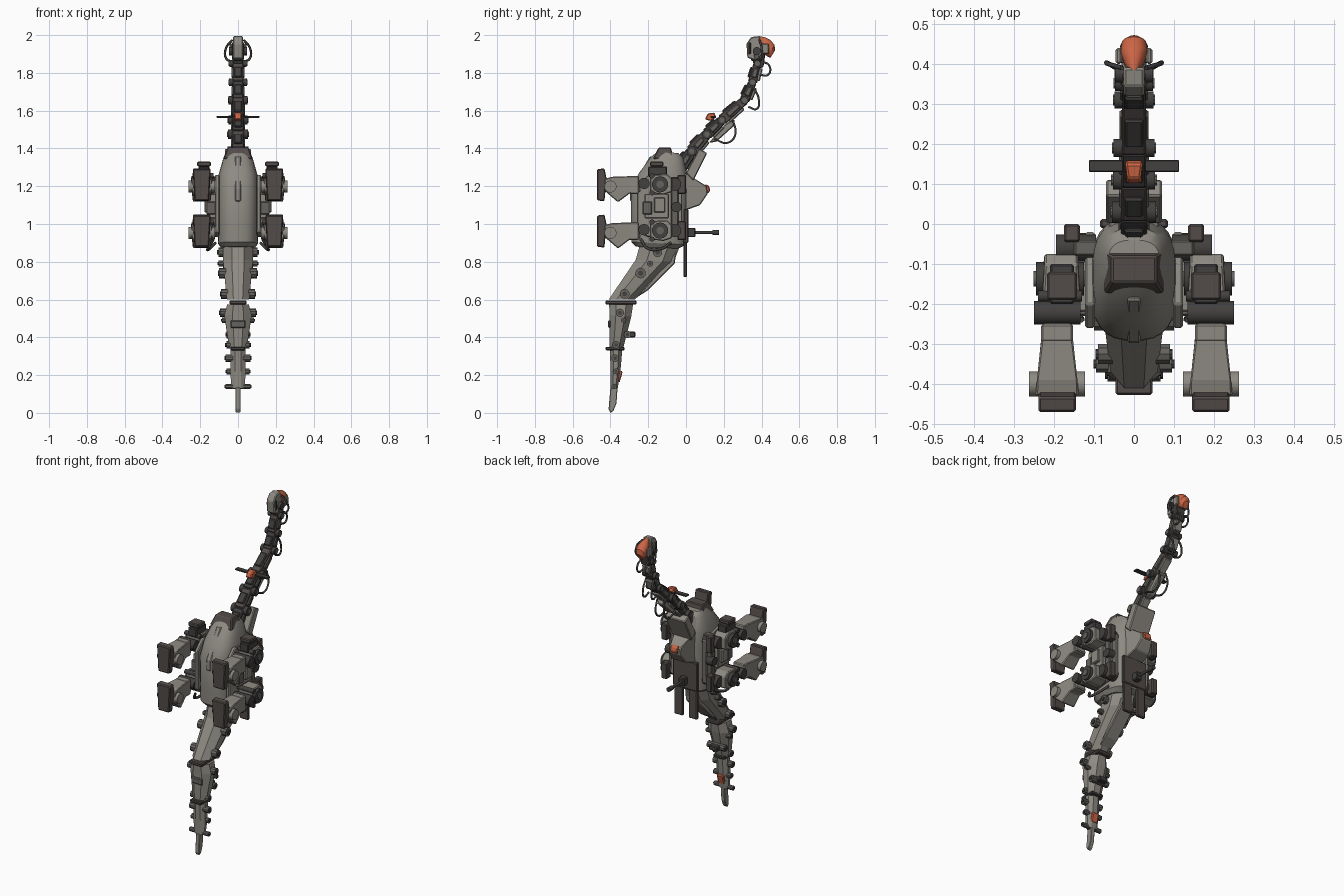
import bpy, bmesh, math
from mathutils import Vector

if "Cube" in bpy.data.objects:
    bpy.data.objects.remove(bpy.data.objects["Cube"])


def material(name, rgb):
    m = bpy.data.materials.new(name)
    m.diffuse_color = (*rgb, 1)
    m.use_nodes = True
    m.node_tree.nodes["Principled BSDF"].inputs["Base Color"].default_value = m.diffuse_color
    return m


LIGHT = material("light_grey", (0.27, 0.255, 0.225))
MID = material("mid_grey", (0.13, 0.125, 0.115))
DARK = material("dark_grey", (0.055, 0.052, 0.05))
BROWN = material("brown_grey", (0.085, 0.07, 0.066))
ORANGE = material("orange", (0.60, 0.13, 0.06))


def finish(bm, name, mat, bevel=0.0, smooth=False):
    bmesh.ops.recalc_face_normals(bm, faces=bm.faces)
    me = bpy.data.meshes.new(name)
    bm.to_mesh(me)
    bm.free()
    me.materials.append(mat)
    ob = bpy.data.objects.new(name, me)
    bpy.context.collection.objects.link(ob)
    if bevel:
        mod = ob.modifiers.new("edge_bevel", 'BEVEL')
        mod.width, mod.segments = bevel, 1
    if smooth:
        bpy.ops.object.select_all(action='DESELECT')
        ob.select_set(True)
        bpy.context.view_layer.objects.active = ob
        bpy.ops.object.shade_smooth_by_angle(angle=math.radians(30))
    return ob


def prism(name, pts, mat, hw, x=0, bevel=0.005):
    """Side profile of (y, z[, width scale]) points, extruded along x."""
    bm = bmesh.new()
    rings = [[bm.verts.new((x + s * hw * (p[2] if len(p) > 2 else 1), p[0], p[1]))
              for p in pts] for s in (-1, 1)]
    n = len(pts)
    bm.faces.new(rings[0])
    bm.faces.new(rings[1])
    for i in range(n):
        j = (i + 1) % n
        bm.faces.new((rings[0][i], rings[0][j], rings[1][j], rings[1][i]))
    return finish(bm, name, mat, bevel)


def box(name, y0, y1, z0, z1, mat, hw, x=0, bevel=0.005):
    return prism(name, [(y0, z0), (y1, z0), (y1, z1), (y0, z1)], mat, hw, x, bevel)


def rod(name, y, z, r, hw, mat, x=0, axis='X', sides=14):
    """Cylinder centred on (x, y, z) lying along x or y."""
    bm = bmesh.new()
    bmesh.ops.create_cone(bm, cap_ends=True, segments=sides, radius1=r, radius2=r, depth=2 * hw)
    for v in bm.verts:
        a, b, c = v.co
        v.co = (x + c, y + a, z + b) if axis == 'X' else (x + a, y + c, z + b)
    return finish(bm, name, mat, smooth=True)


def loft(name, stations, mat, n=8, power=2.0, smooth=False):
    """Rings spanning a front point, a back point and a half width."""
    bm = bmesh.new()
    rings = []
    for fy, fz, by, bz, hw in stations:
        f, b = Vector((0, fy, fz)), Vector((0, by, bz))
        ring = []
        for i in range(n):
            t = 2 * math.pi * (i + 0.5) / n
            c, s = math.cos(t), math.sin(t)
            u = math.copysign(abs(c) ** (2 / power), c)
            w = math.copysign(abs(s) ** (2 / power), s)
            p = (f + b) / 2 + (b - f) / 2 * w
            ring.append(bm.verts.new((hw * u, p.y, p.z)))
        rings.append(ring)
    for a, b in zip(rings, rings[1:]):
        for i in range(n):
            bm.faces.new((a[i], a[(i + 1) % n], b[(i + 1) % n], b[i]))
    bm.faces.new(rings[0])
    bm.faces.new(rings[-1])
    return finish(bm, name, mat, smooth=smooth)


def strut(name, p, q, t0, t1, hw, mat, shift=0.0):
    """Tapered bar between two (y, z) points, shifted sideways by shift."""
    p, q = Vector(p), Vector(q)
    d = (q - p).normalized()
    n = Vector((d.y, -d.x))
    p, q = p + n * shift, q + n * shift
    return prism(name, [p - n * t0, p + n * t0, q + n * t1, q - n * t1], mat, hw)


def hose(name, pts, r=0.006):
    cu = bpy.data.curves.new(name, 'CURVE')
    cu.dimensions, cu.bevel_depth, cu.bevel_resolution = '3D', r, 1
    cu.resolution_u = 6
    sp = cu.splines.new('BEZIER')
    sp.bezier_points.add(len(pts) - 1)
    for bp, co in zip(sp.bezier_points, pts):
        bp.co = co
        bp.handle_left_type = bp.handle_right_type = 'AUTO'
    cu.materials.append(DARK)
    ob = bpy.data.objects.new(name, cu)
    bpy.context.collection.objects.link(ob)
    bpy.ops.object.select_all(action='DESELECT')
    ob.select_set(True)
    bpy.context.view_layer.objects.active = ob
    bpy.ops.object.convert(target='MESH')


# Torso with rounded belly, collar hatch and belly ridge
loft("torso", [(-.265, .88, -.04, .87, .09), (-.29, .905, 0, .89, .106), (-.292, 1.0, .01, 1.0, .11),
               (-.29, 1.18, .015, 1.18, .11), (-.25, 1.27, .01, 1.25, .103), (-.185, 1.355, -.01, 1.35, .077),
               (-.15, 1.385, -.04, 1.375, .064)], LIGHT, 28, 2.7, True)
prism("collar_hatch", [(-.175, 1.345, 1.08), (-.145, 1.405, .8), (-.08, 1.405, .8), (-.065, 1.345, 1.08)], BROWN, .07)
prism("belly_ridge", [(-.297, 1.12), (-.295, 1.185), (-.19, 1.36), (-.17, 1.35), (-.27, 1.18), (-.27, 1.12)], LIGHT, .016)

# Back armour: shoulder slab, dorsal turret, hanging fins and gun
prism("shoulder_slab", [(0, 1.27), (.07, 1.40), (.112, 1.375), (.04, 1.23)], LIGHT, .07)
prism("dorsal_turret", [(-.01, 1.27), (.03, 1.25), (.11, 1.20, .6), (.115, 1.16, .6), (.075, 1.10, .85), (-.01, 1.07)], LIGHT, .062)
prism("turret_lamp", [(.10, 1.21), (.12, 1.205), (.128, 1.18), (.12, 1.163), (.10, 1.165)], ORANGE, .024)
box("fin_mount", -.01, .012, .90, 1.08, BROWN, .085)
for s in (-1, 1):
    box("hanging_fin", -.014, .006, .72, .98, BROWN, .03, s * .05)
box("gun_mount", 0, .05, .93, .98, DARK, .02)
rod("gun_barrel", .09, .955, .008, .085, DARK, axis='Y')
rod("gun_muzzle", .158, .955, .014, .018, DARK, axis='Y')

# Flank machinery, mirrored
for s in (-1, 1):
    box("flank_block", -.22, -.09, 1.03, 1.16, LIGHT, .035, s * .125)
    box("flank_cell", -.23, -.18, 1.05, 1.12, MID, .035, s * .133)
    box("flank_panel", -.17, -.11, 1.06, 1.14, LIGHT, .02, s * .157)
    box("flank_strut", -.08, -.04, .95, 1.25, MID, .03, s * .12)
    box("upper_flank_box", -.20, -.1, 1.25, 1.305, DARK, .03, s * .18)
    box("upper_flank_cap", -.19, -.12, 1.305, 1.33, BROWN, .037, s * .18)
    prism("flank_flange", [(-.26, .96), (-.2, .93), (-.02, .95), (-.02, 1.22), (-.2, 1.26), (-.26, 1.2)], LIGHT, .012, s * .11)
    rod("flank_pivot", -.05, 1.09, .028, .03, DARK, s * .135)
    hose("flank_hose", [(s * .13, -.24, .92), (s * .16, -.2, .87), (s * .15, -.13, .87), (s * .12, -.08, .9)], .008)

# Four legs reaching forward
for pair, zc in (("front", 1.21), ("rear", .965)):
    for s in (-1, 1):
        x = s * .192

        def P(pts):
            return [(p[0], zc + p[1], *p[2:]) for p in pts]
        prism(pair + "_foot_sole", P([(-.47, .08), (-.432, .085), (-.42, .03), (-.432, -.09, .8), (-.47, -.085, .8)]), BROWN, .047, x)
        prism(pair + "_shin", P([(-.43, .03, 1.15), (-.39, .04, 1.12), (-.25, .045, .75), (-.24, -.04, .75),
                                 (-.30, -.05, .85), (-.36, -.095, 1), (-.43, -.035, 1.15)]), LIGHT, .047, x)
        rod(pair + "_ankle", -.40, zc - .012, .032, .07, LIGHT, x)
        box(pair + "_shin_collar", -.295, -.25, zc - .05, zc + .045, LIGHT, .04, x)
        rod(pair + "_knee", -.222, zc + .005, .03, .058, DARK, x)
        prism(pair + "_thigh", P([(-.19, .05, .9), (-.10, .055, .8), (-.075, .03, .8), (-.075, -.04, .8),
                                  (-.12, -.055, .9), (-.19, -.045)]), LIGHT, .052, s * .182)
        rod(pair + "_thigh_joint", -.137, zc, .043, .060, DARK, s * .185)
        rod(pair + "_thigh_bolt", -.137, zc, .02, .066, MID, s * .185)
        rod(pair + "_hip_joint", -.06, zc, .035, .05, DARK, s * .145)
        box(pair + "_hip_bracket", -.045, 0, zc - .05, zc + .05, BROWN, .02, s * .155)
        for dz in (-.045, .045):
            rod(pair + "_leg_piston", -.18, zc + dz, .014, .055, DARK, s * .185)

# Tail sections with side bolts
loft("tail_root", [(-.25, .90, -.01, .92, .085), (-.275, .81, -.055, .80, .086), (-.415, .60, -.265, .60, .064)], LIGHT)
box("tail_ring", -.427, -.262, .573, .595, BROWN, .046)
loft("tail_middle", [(-.412, .575, -.275, .575, .062), (-.41, .52, -.285, .51, .078), (-.408, .345, -.33, .34, .05)], LIGHT)
box("tail_lower_ring", -.425, -.325, .33, .35, DARK, .04)
loft("tail_lower", [(-.405, .335, -.335, .33, .043), (-.402, .22, -.345, .22, .044), (-.4, .13, -.36, .13, .038)], LIGHT)
prism("tail_tip", [(-.40, .135), (-.362, .135), (-.368, .05), (-.385, .01), (-.40, 0), (-.41, .02)], LIGHT, .013, 0, .003)
prism("tail_lamp", [(-.352, .16), (-.34, .20), (-.335, .22), (-.352, .225), (-.37, .2)], ORANGE, .022)
prism("tail_upper_plate", [(-.05, .86), (-.06, .79), (-.2, .65), (-.255, .615), (-.235, .64)], LIGHT, .045)
box("tail_rear_pack", -.31, -.268, .40, .43, DARK, .03)
box("tail_vent", -.413, -.40, .45, .49, MID, .04)
for y, z, r, w in ((-.15, .85, .025, .104), (-.24, .74, .028, .1), (-.19, .79, .016, .103), (-.325, .63, .026, .09),
                   (-.35, .53, .022, .095), (-.33, .49, .014, .085), (-.31, .415, .02, .06), (-.37, .36, .02, .062),
                   (-.375, .29, .02, .066), (-.37, .22, .016, .06), (-.38, .14, .014, .066)):
    rod("tail_bolt", y, z, r, w, MID, sides=10)
    rod("tail_bolt_core", y, z, r * .5, w + .006, DARK, sides=8)

# Segmented neck
path = [(-.03, 1.30), (.03, 1.385), (.11, 1.475), (.19, 1.55), (.31, 1.655), (.352, 1.75), (.378, 1.85), (.37, 1.93)]
for i, (a, b) in enumerate(zip(path, path[1:])):
    t = .036 - .0022 * i
    strut("neck_core", a, b, t, t * .8, .033 - .001 * i, BROWN if i % 2 else DARK)
    p, q = Vector(a), Vector(b)
    strut("neck_under_plate", p.lerp(q, .15), p.lerp(q, .8), .012, .010, .026, LIGHT, .034 - .002 * i)
    strut("neck_top_plate", p.lerp(q, .2), p.lerp(q, .75), .01, .007, .022, DARK, -.034 + .002 * i)
    strut("neck_side_plate", p.lerp(q, .25), p.lerp(q, .75), .016, .013, .039 - .001 * i, MID)
    if 0 < i < 7:
        rod("neck_joint", *a, .028 - .0015 * i, .057 - .002 * i, DARK)
        rod("neck_joint_cap", *a, .014, .061 - .002 * i, MID, sides=10)
prism("neck_pack", [(.12, 1.43), (.16, 1.435), (.26, 1.525), (.245, 1.55), (.21, 1.53)], LIGHT, .02)
prism("neck_lamp", [(.10, 1.555), (.115, 1.585, .8), (.15, 1.59, 1.1), (.16, 1.565, 1.1), (.13, 1.545)], ORANGE, .02)
for s in (-1, 1):
    prism("neck_fin", [(.13, 1.562), (.16, 1.562), (.16, 1.572), (.13, 1.572)], DARK, .043, s * .07, .002)
    hose("neck_hose", [(s * .03, .15, 1.45), (s * .03, .22, 1.43), (s * .03, .26, 1.47), (s * .025, .25, 1.55)])
    hose("upper_neck_hose", [(s * .028, .33, 1.62), (s * .03, .375, 1.61), (s * .03, .385, 1.66), (s * .026, .355, 1.73)])
    hose("throat_hose", [(s * .025, .39, 1.79), (s * .028, .435, 1.79), (s * .028, .44, 1.84), (s * .025, .40, 1.86)])
    hose("cheek_hose", [(s * .028, .38, 1.86), (s * .062, .4, 1.875), (s * .064, .40, 1.93), (s * .03, .39, 1.975)])
    box("cheek_plate", .40, .44, 1.90, 1.955, LIGHT, .008, s * .038)

# Head with domed orange crest
prism("head_face", [(.32, 1.955, .8), (.345, 1.99, .8), (.39, 1.995, .8), (.405, 1.90), (.37, 1.865), (.325, 1.88, .85)], LIGHT, .032)
box("head_visor", .33, .345, 1.90, 1.96, DARK, .033)
prism("head_jaw", [(.36, 1.91), (.42, 1.90), (.41, 1.83), (.37, 1.82)], DARK, .03)
rod("head_pivot", .375, 1.915, .022, .048, DARK)
loft("head_crest", [(.37, 1.975, .385, 1.995, .010), (.39, 1.93, .42, 1.988, .025), (.41, 1.90, .445, 1.975, .035),
                    (.435, 1.885, .468, 1.95, .031), (.447, 1.88, .472, 1.92, .018)], ORANGE, 14, 2.2, True)
